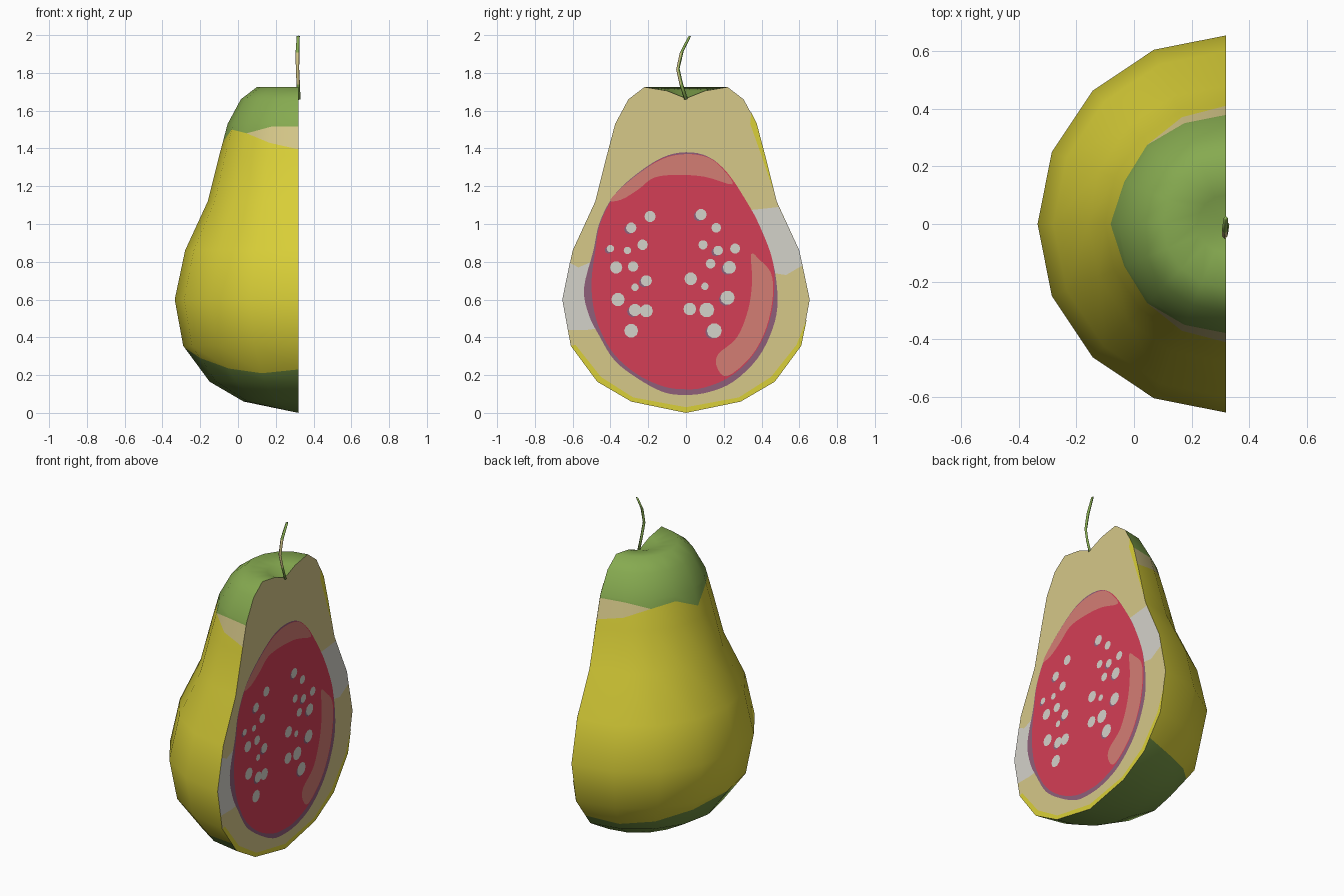
import bpy, bmesh, math
from mathutils import Vector

if "Cube" in bpy.data.objects:
    bpy.data.objects.remove(bpy.data.objects["Cube"])

CUT = 0.32  # x of the flat cut face


def material(name, r, g, b):
    def lin(c):
        c /= 255
        return c / 12.92 if c < 0.04 else ((c + 0.055) / 1.055) ** 2.4
    m = bpy.data.materials.new(name)
    m.diffuse_color = (lin(r), lin(g), lin(b), 1)
    m.use_nodes = True
    m.node_tree.nodes["Principled BSDF"].inputs["Base Color"].default_value = m.diffuse_color
    return m


GREEN = material("leaf green", 134, 170, 80)
DARK = material("base green", 116, 148, 68)
YELLOW = material("skin yellow", 218, 208, 56)
CREAM = material("cream rind", 214, 200, 137)
RED = material("red flesh", 212, 62, 86)
CORAL = material("coral flesh", 212, 125, 116)
PURPLE = material("purple edge", 143, 95, 122)
PALE = material("pale grey", 212, 210, 202)


def make(name, bm, mats, smooth=False):
    me = bpy.data.meshes.new(name)
    for f in bm.faces:
        f.smooth = smooth
    bm.to_mesh(me)
    bm.free()
    for m in mats:
        me.materials.append(m)
    ob = bpy.data.objects.new(name, me)
    bpy.context.collection.objects.link(ob)
    return ob


def rounded(pts, n=4):
    """Closed smooth curve through the points."""
    out, k = [], len(pts)
    for i in range(k):
        a, b, c, d = (Vector(pts[(i + j) % k]) for j in (-1, 0, 1, 2))
        for s in range(n):
            t = s / n
            out.append(0.5 * (2 * b + (c - a) * t + (2 * a - 5 * b + 4 * c - d) * t * t
                              + (3 * b - a - 3 * c + d) * t ** 3))
    return out


def plates(name, outlines, layer, mat):
    """Flat faces on the cut plane, facing +x."""
    bm = bmesh.new()
    for o in outlines:
        area = sum(o[i - 1][0] * o[i][1] - o[i][0] * o[i - 1][1] for i in range(len(o)))
        o = o if area > 0 else o[::-1]
        bm.faces.new([bm.verts.new((CUT + 0.001 * layer, p[0], p[1])) for p in o])
    return make(name, bm, [mat])


# Half-turned skin, with extra rings where the colours change
PROFILE = [(0, 0), (.29, .06), (.47, .165), (.61, .355), (.655, .6), (.60, .86), (.48, 1.12),
           (.42, 1.36), (.375, 1.53), (.305, 1.66), (.22, 1.725), (.10, 1.705), (0, 1.665)]
LOW = [.345, .29, .235, .21, .23]         # green base edge, from the back to the cut
MID = [1.43, 1.50, 1.48, 1.43, 1.395]     # top of the yellow
HIGH = [1.43, 1.50, 1.48, 1.515, 1.515]   # bottom of the green crown


def on_profile(k, z):
    (r0, z0), (r1, z1) = PROFILE[k], PROFILE[k + 1]
    return (r0 + (r1 - r0) * (z - z0) / (z1 - z0), z)


bm = bmesh.new()
cols = []
for i in range(-4, 5):
    a, s = math.radians(22.5 * i), abs(i)
    pts = (PROFILE[:3] + [on_profile(2, LOW[s])] + PROFILE[3:8]
           + [on_profile(7, MID[s]), on_profile(7, HIGH[s])] + PROFILE[8:])
    cols.append([bm.verts.new((CUT - r * math.cos(a), r * math.sin(a), z)) for r, z in pts])
for c, d in zip(cols, cols[1:]):
    for j in range(len(c) - 1):
        f = bm.faces.new((c[j], c[j + 1], d[j + 1], d[j]))
        f.material_index = 0 if j < 3 else 1 if j < 9 else 2 if j < 10 else 3
bmesh.ops.remove_doubles(bm, verts=bm.verts, dist=1e-5)
make("skin", bm, [DARK, YELLOW, CREAM, GREEN], True)

# Cut face rind
plates("cut_rind", [PROFILE + [(-r, z) for r, z in PROFILE[-2:0:-1]]], 0, CREAM)

# Yellow rim and pale patches on the rind
half_rim = [(.29, .06), (.47, .165), (.61, .355), (.64, .5)]
inner_rim = [(.585, .36), (.45, .19), (.28, .082), (0, .03)]
plates("yellow_rim", [
    [(0, 0)] + half_rim + inner_rim,
    [(0, 0)] + [(-r, z) for r, z in half_rim[:3] + inner_rim],
    [(.345, 1.59), (.375, 1.53), (.42, 1.36), (.465, 1.17), (.40, 1.36), (.34, 1.53)]], 1, YELLOW)
plates("pale_patches", [
    [(-.625, .44), (-.655, .6), (-.615, .795), (-.57, .77), (-.50, .80), (-.40, .6), (-.44, .45), (-.52, .44)],
    [(.30, 1.07), (.40, 1.08), (.49, 1.09), (.60, .86), (.615, .78), (.53, .73), (.40, .75)]], 1, PALE)

# Flesh: purple edge underneath, red on top
plates("flesh_edge", [rounded([
    (0, 1.38), (.12, 1.355), (.22, 1.27), (.32, 1.12), (.39, .99), (.46, .8), (.485, .6), (.46, .45),
    (.38, .29), (.25, .165), (.12, .11), (0, .095), (-.12, .11), (-.26, .185), (-.38, .28), (-.46, .41),
    (-.515, .52), (-.54, .66), (-.49, .86), (-.46, 1.0), (-.39, 1.14), (-.28, 1.25), (-.13, 1.35)])], 2, PURPLE)
plates("red_flesh", [rounded([
    (0, 1.37), (.12, 1.352), (.22, 1.27), (.32, 1.12), (.39, .99), (.46, .8), (.465, .62), (.43, .45),
    (.35, .3), (.23, .19), (.1, .135), (0, .125), (-.12, .14), (-.26, .205), (-.38, .31), (-.455, .44),
    (-.49, .56), (-.50, .7), (-.48, .86), (-.455, 1.0), (-.385, 1.14), (-.27, 1.25), (-.13, 1.345)])], 3, RED)
plates("coral_flesh", [
    rounded([(-.40, 1.13), (-.28, 1.245), (-.13, 1.342), (0, 1.37), (.12, 1.35), (.2, 1.285), (.245, 1.21),
             (.1, 1.25), (-.05, 1.26), (-.17, 1.245), (-.25, 1.185), (-.34, 1.13)]),
    rounded([(.345, .84), (.39, .81), (.45, .74), (.46, .62), (.425, .45), (.345, .3), (.22, .195),
             (.165, .24), (.17, .31), (.27, .4), (.33, .55), (.35, .7)])], 4, CORAL)

# Seeds: centre y, z and radius
SEEDS = [(-.19, 1.04, .03), (-.29, .98, .028), (-.23, .89, .028), (-.31, .86, .02), (-.40, .87, .02),
         (-.37, .77, .033), (-.28, .775, .028), (-.21, .70, .03), (-.27, .665, .02), (-.36, .60, .036),
         (-.27, .545, .033), (-.21, .54, .035), (-.29, .435, .037),
         (.08, 1.05, .03), (.16, .98, .026), (.09, .89, .025), (.17, .86, .026), (.26, .87, .027),
         (.13, .79, .026), (.23, .77, .035), (.025, .71, .034), (.10, .67, .02), (.22, .61, .038),
         (.02, .55, .034), (.11, .545, .04), (.15, .435, .04)]


def disc(y, z, r):
    return [(y + r * math.cos(k * math.pi / 5), z + r * math.sin(k * math.pi / 5)) for k in range(10)]


plates("seeds", [disc(*s) for s in SEEDS], 6, PALE)
plates("seed_edges", [disc(y - .012, z - .008, r * .9) for y, z, r in SEEDS[1::3]], 5, PURPLE)

# Bent four-sided stem
PATH = [(.322, 0, 1.66, .009), (.319, -.025, 1.74, .009), (.315, -.043, 1.82, .009),
        (.315, -.023, 1.91, .010), (.319, .02, 1.995, .008)]
bm = bmesh.new()
rings = [[bm.verts.new((x + dx * r, y + dy * r, z + dy * .3 * r))
          for dx, dy in ((-1, 0), (0, -1), (1, 0), (0, 1))] for x, y, z, r in PATH]
for i, (a, b) in enumerate(zip(rings, rings[1:])):
    for k in range(4):
        f = bm.faces.new((a[k], a[(k + 1) % 4], b[(k + 1) % 4], b[k]))
        f.material_index = int(k < 2 and i in (1, 2))
bm.faces.new(rings[0][::-1])
bm.faces.new(rings[-1])
make("stem", bm, [GREEN, CREAM], True)
